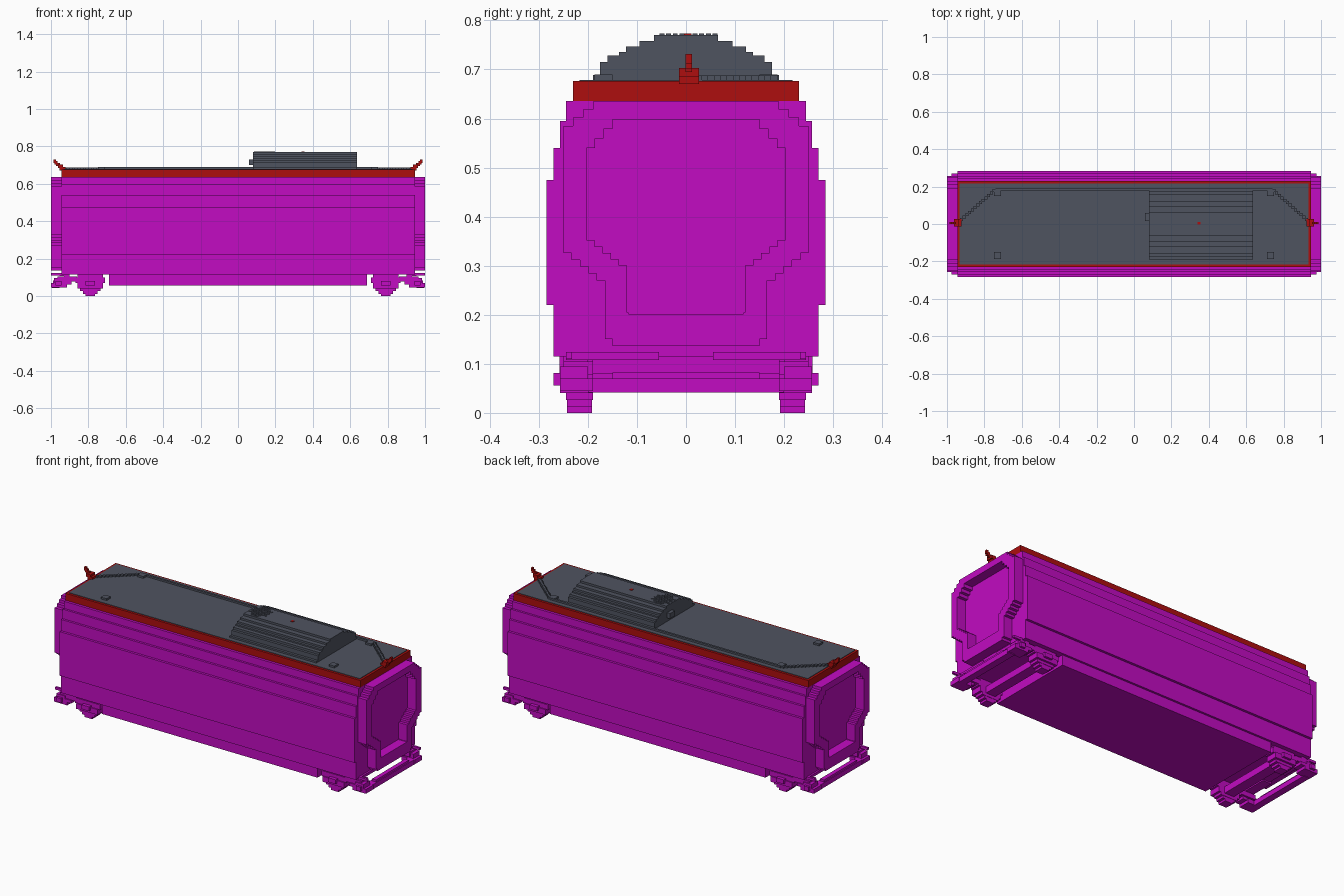
import bpy, bmesh, math
from mathutils import Matrix

cube = bpy.data.objects.get("Cube")
if cube:
    bpy.data.objects.remove(cube, do_unlink=True)


def material(name, rgb):
    m = bpy.data.materials.new(name)
    m.use_nodes = True
    m.diffuse_color = (*rgb, 1)
    bsdf = next(n for n in m.node_tree.nodes if n.type == 'BSDF_PRINCIPLED')
    bsdf.inputs["Base Color"].default_value = (*rgb, 1)
    return m


MAGENTA = material("magenta paint", (0.54, 0.0035, 0.54))
RED = material("red trim", (0.42, 0.0045, 0.0045))
GREY = material("roof grey", (0.078, 0.087, 0.117))


def finish(name, bm, mat):
    bmesh.ops.recalc_face_normals(bm, faces=bm.faces)
    me = bpy.data.meshes.new(name)
    bm.to_mesh(me)
    bm.free()
    me.materials.append(mat)
    ob = bpy.data.objects.new(name, me)
    bpy.context.collection.objects.link(ob)
    return ob


def boxes(name, mat, items):
    """Each item is (x0, x1, y0, y1, z0, z1)."""
    bm = bmesh.new()
    for x0, x1, y0, y1, z0, z1 in items:
        mtx = Matrix.Translation(((x0 + x1) / 2, (y0 + y1) / 2, (z0 + z1) / 2)) @ \
            Matrix.Diagonal((abs(x1 - x0), abs(y1 - y0), abs(z1 - z0), 1))
        bmesh.ops.create_cube(bm, size=1, matrix=mtx)
    return finish(name, bm, mat)


def flip(items, sx=1, sy=1):
    return [(a * sx, b * sx, c * sy, d * sy, e, f) for a, b, c, d, e, f in items]


def full_loop(half):
    return half + [(-y, z) for y, z in reversed(half)]


def prism(name, mat, half, x0, x1):
    """Extrude a symmetric (y, z) section along x."""
    bm = bmesh.new()
    loop = full_loop(half)
    face = bm.faces.new([bm.verts.new((x0, y, z)) for y, z in loop])
    ext = bmesh.ops.extrude_face_region(bm, geom=[face])
    verts = [g for g in ext["geom"] if isinstance(g, bmesh.types.BMVert)]
    bmesh.ops.translate(bm, verts=verts, vec=(x1 - x0, 0, 0))
    return finish(name, bm, mat)


def stair(a, b, n):
    """Stepped corner from a to b with n steps."""
    pts = [a]
    for i in range(1, n + 1):
        y = a[0] + (b[0] - a[0]) * i / n
        z = a[1] + (b[1] - a[1]) * i / n
        pts += [(y, pts[-1][1]), (y, z)]
    return pts


def stack(levels):
    """Half section from (half width, z bottom, z top) levels."""
    return [p for w, z0, z1 in levels for p in ((w, z0), (w, z1))]


# Body shell with stepped sides
prism("body_shell", MAGENTA, stack([
    (0.27, 0.115, 0.22), (0.284, 0.22, 0.475), (0.27, 0.475, 0.54),
    (0.257, 0.54, 0.595), (0.245, 0.595, 0.636)]), -0.945, 0.945)
# Underfloor skirt
boxes("underfloor_skirt", MAGENTA, [(-0.69, 0.69, -0.258, 0.258, 0.056, 0.118)])

# Gangway frames at both ends
outer = (stair((0.135, 0.136), (0.165, 0.165), 2) + stair((0.165, 0.27), (0.25, 0.34), 5)
         + stair((0.25, 0.585), (0.19, 0.635), 3))
inner = (stair((0.115, 0.202), (0.12, 0.207), 2) + stair((0.12, 0.30), (0.203, 0.365), 5)
         + stair((0.203, 0.54), (0.15, 0.598), 3))
for side, s in (("right", -1), ("left", 1)):
    bm = bmesh.new()
    rings = [[bm.verts.new((s * x, y, z)) for y, z in full_loop(sec)]
             for sec, x in ((outer, 0.94), (outer, 1.0), (inner, 1.0), (inner, 0.94))]
    n = len(rings[0])
    for a, b in zip(rings, rings[1:] + rings[:1]):
        for i in range(n):
            j = (i + 1) % n
            bm.faces.new((a[i], a[j], b[j], b[i]))
    finish("gangway_frame_" + side, bm, MAGENTA)

# Roof band and grey deck
boxes("roof_band", RED, [(-0.945, 0.945, -0.23, 0.23, 0.635, 0.676)])
boxes("roof_deck", GREY, [(-0.932, 0.932, -0.217, 0.217, 0.66, 0.679)])
# Mounting pads on the deck
boxes("roof_pads", GREY, [(s * 0.73 - 0.018, s * 0.73 + 0.018, t * 0.168 - 0.018, t * 0.168 + 0.018,
                           0.675, 0.69) for s in (-1, 1) for t in (-1, 1)])
# Roof cable: straight run and stepped diagonals to the hooks
cable = [(-0.74, 0.74, 0.178, 0.19, 0.675, 0.689)]
for s in (-1, 1):
    for i in range(13):
        x, y = 0.74 + i * 0.0145, 0.178 - i * 0.0128
        cable += flip([(x, x + 0.0165, y - 0.008, y + 0.008, 0.675, 0.688)], s)
boxes("roof_cable", GREY, cable)

# Arched roof unit
prism("roof_unit", GREY, stack([
    (0.19, 0.67, 0.689), (0.175, 0.689, 0.715), (0.16, 0.715, 0.728), (0.137, 0.728, 0.736),
    (0.122, 0.736, 0.747), (0.095, 0.747, 0.758), (0.065, 0.758, 0.77)]), 0.08, 0.635)
# Vent grille made of small raised studs
studs = []
for i in range(-3, 4):
    for j in range(-4, 5):
        x, y = i * 0.017 + (j % 2) * 0.0085, j * 0.0135
        if math.hypot(x, y) < 0.058:
            studs.append((0.137 + x, 0.147 + x, y, y + 0.01, 0.765, 0.773))
boxes("roof_vent", GREY, studs)
boxes("cable_socket", GREY, [(0.06, 0.085, 0.015, 0.06, 0.70, 0.73)])
boxes("roof_lamp", RED, [(0.34, 0.355, -0.004, 0.011, 0.765, 0.773)])

# Red end hooks on the roof
for side, s in (("right", -1), ("left", 1)):
    boxes("roof_hook_" + side, RED, flip([
        (0.922, 0.955, -0.014, 0.026, 0.67, 0.69), (0.935, 0.963, -0.014, 0.026, 0.685, 0.703),
        (0.952, 0.973, -0.001, 0.012, 0.695, 0.712), (0.965, 0.981, -0.001, 0.012, 0.702, 0.722),
        (0.974, 0.986, -0.001, 0.012, 0.711, 0.731)], s))

# Bogies
wheel = [(0.75, 0.83, 0.192, 0.243, 0.012, 0.027), (0.765, 0.815, 0.192, 0.243, 0.0, 0.014),
         (0.735, 0.845, 0.19, 0.245, 0.026, 0.042), (0.722, 0.858, 0.19, 0.257, 0.041, 0.072),
         (0.71, 0.87, 0.19, 0.25, 0.07, 0.1), (0.722, 0.858, 0.19, 0.245, 0.098, 0.12),
         (0.765, 0.815, 0.25, 0.27, 0.056, 0.081)]
frame = [(0.86, 0.965, 0.19, 0.25, 0.078, 0.105), (0.89, 0.95, 0.2, 0.257, 0.062, 0.08),
         (0.915, 1.0, 0.19, 0.257, 0.045, 0.07), (0.93, 0.985, 0.2, 0.257, 0.068, 0.095),
         (0.945, 0.975, 0.25, 0.27, 0.056, 0.081), (0.95, 1.0, 0.232, 0.245, 0.11, 0.124),
         (0.9, 0.955, 0.055, 0.245, 0.108, 0.124), (0.9, 0.93, 0.2, 0.25, 0.1, 0.12)]
beams = [(0.76, 0.82, -0.2, 0.2, 0.042, 0.08), (0.955, 0.995, -0.2, 0.2, 0.042, 0.07),
         (0.965, 0.99, -0.15, 0.15, 0.068, 0.082)]
for side, s in (("right", -1), ("left", 1)):
    both = (1, -1)
    boxes("wheels_" + side, MAGENTA, [b for t in both for b in flip(wheel, s, t)])
    boxes("bogie_frame_" + side, MAGENTA, [b for t in both for b in flip(frame, s, t)])
    boxes("bogie_beams_" + side, MAGENTA, flip(beams, s))
